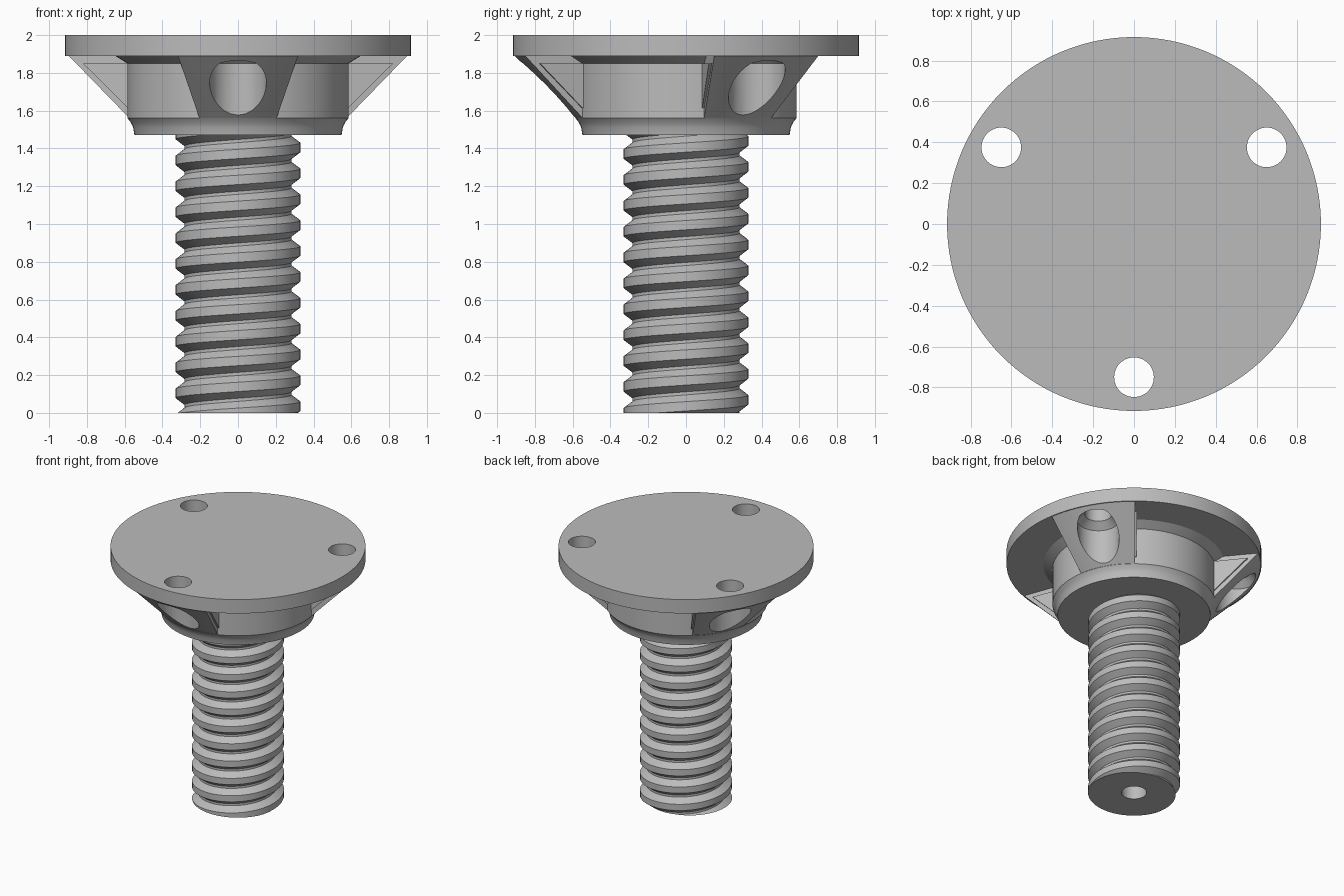
import bpy, bmesh, math

if "Cube" in bpy.data.objects:
    bpy.data.objects.remove(bpy.data.objects["Cube"], do_unlink=True)

metal = bpy.data.materials.new("grey_metal")
metal.use_nodes = True
metal.diffuse_color = (0.5, 0.5, 0.5, 1)
metal.node_tree.nodes["Principled BSDF"].inputs["Base Color"].default_value = (0.5, 0.5, 0.5, 1)

TAU = 2 * math.pi
SPOKES = [math.radians(a) for a in (-90, 30, 150)]


def finish(name, bm):
    bmesh.ops.remove_doubles(bm, verts=bm.verts, dist=1e-5)
    bmesh.ops.dissolve_degenerate(bm, edges=bm.edges, dist=1e-5)
    bmesh.ops.recalc_face_normals(bm, faces=bm.faces)
    mesh = bpy.data.meshes.new(name)
    bm.to_mesh(mesh)
    bm.free()
    mesh.materials.append(metal)
    obj = bpy.data.objects.new(name, mesh)
    bpy.context.collection.objects.link(obj)
    return obj


def lathe(name, profile, centre=0.0, half=math.pi, steps=96, shift=(0, 0)):
    """Turn a closed (radius, height) outline, fully or through a sector."""
    bm = bmesh.new()
    full = half >= math.pi
    rings = []
    for i in range(steps if full else steps + 1):
        a = centre - half + 2 * half * i / steps
        rings.append([bm.verts.new((shift[0] + r * math.cos(a), shift[1] + r * math.sin(a), z))
                      for r, z in profile])
    n = len(profile)
    for i in range(steps):
        a, b = rings[i], rings[(i + 1) % len(rings)]
        for j in range(n):
            k = (j + 1) % n
            if profile[j][0] == profile[k][0] == 0:
                continue
            bm.faces.new((a[j], b[j], b[k], a[k]))
    if not full:
        bm.faces.new(rings[0])
        bm.faces.new(rings[-1])
    return finish(name, bm)


def combine(target, other, operation):
    mod = target.modifiers.new("cut", "BOOLEAN")
    mod.operation = operation
    mod.solver = "EXACT"
    mod.object = other
    bpy.context.view_layer.objects.active = target
    bpy.ops.object.modifier_apply(modifier=mod.name)
    bpy.data.objects.remove(other, do_unlink=True)


def smooth(obj):
    bpy.ops.object.select_all(action="DESELECT")
    obj.select_set(True)
    bpy.context.view_layer.objects.active = obj
    bpy.ops.object.shade_smooth_by_angle(angle=math.radians(20))


# Flange disc with the hub below it
head = lathe("flange_head", [(0, 2), (0.915, 2), (0.915, 1.89), (0, 1.89)], steps=128)
hub = lathe("hub", [(0, 1.95), (0.65, 1.95), (0.65, 1.89), (0.585, 1.85), (0.585, 1.56),
                    (0.567, 1.537), (0.555, 1.51), (0.548, 1.47), (0, 1.47)])
combine(head, hub, "UNION")

# Sloping bosses with raised side panels
for a in SPOKES:
    boss = lathe("boss", [(0.5, 1.95), (0.908, 1.95), (0.908, 1.89), (0.583, 1.56), (0.5, 1.56)],
                 a, math.radians(20.5), 12)
    combine(head, boss, "UNION")
    panel = lathe("panel", [(0.5, 1.85), (0.83, 1.85), (0.59, 1.615), (0.5, 1.615)],
                  a, math.radians(21.6), 12)
    combine(head, panel, "UNION")

# Screw holes with a wide countersunk bore underneath
for a in SPOKES:
    hole = lathe("hole", [(0, 2.1), (0.097, 2.1), (0.097, 1.9), (0.15, 1.85), (0.15, 1.4), (0, 1.4)],
                 steps=48, shift=(0.75 * math.cos(a), 0.75 * math.sin(a)))
    combine(head, hole, "DIFFERENCE")
smooth(head)

# Threaded shaft with a central bore
PITCH, TOP, MAJOR, MINOR, BORE = 0.137, 1.48, 0.33, 0.283, 0.09
CREST, ROOT = 0.18, 0.44    # half crest and start of root, in pitches


def thread_radius(turns):
    d = abs((turns + 0.5) % 1 - 0.5)
    t = min(max((d - CREST) / (ROOT - CREST), 0), 1)
    return MAJOR + (MINOR - MAJOR) * t


SEG = 72
bm = bmesh.new()
columns = []
for i in range(SEG + 1):
    a = TAU * i / SEG
    start = 0.035 + PITCH * i / SEG
    points = [(BORE, TOP), (BORE, 0)]
    for turn in range(-3, 13):
        for offset in (-ROOT, -CREST, CREST, ROOT):
            z = min(max(start + PITCH * (turn + offset), 0), TOP)
            points.append((thread_radius((z - start) / PITCH), z))
    columns.append([bm.verts.new((r * math.cos(a), r * math.sin(a), z)) for r, z in points])
for a, b in zip(columns, columns[1:]):
    for j in range(len(a)):
        k = (j + 1) % len(a)
        bm.faces.new((a[j], b[j], b[k], a[k]))
shaft = finish("threaded_shaft", bm)
smooth(shaft)
